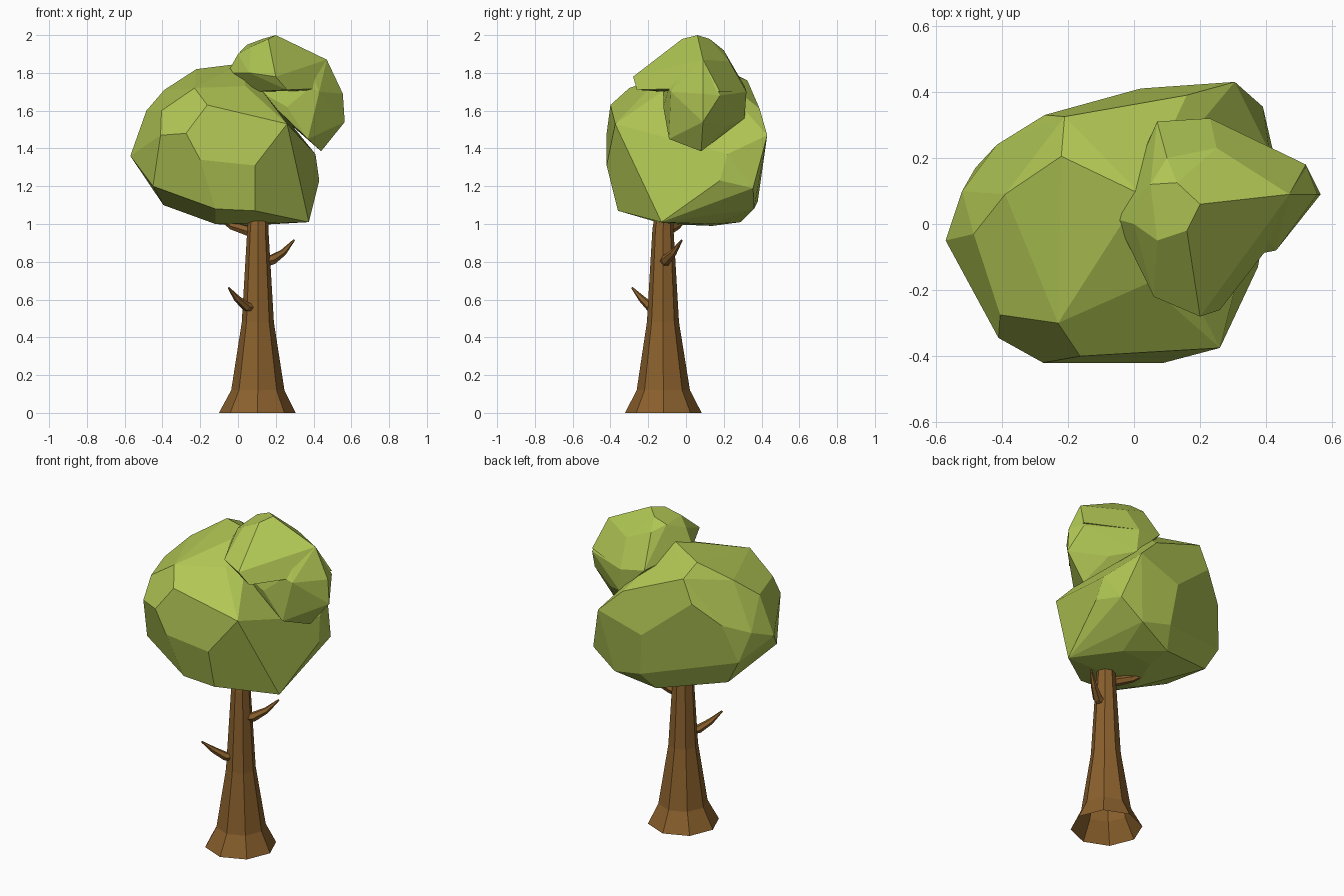
import bpy, bmesh, math
from mathutils import Vector


def material(name, rgb):
    m = bpy.data.materials.new(name)
    m.diffuse_color = (*rgb, 1)
    return m


bark = material("brown bark", (0.254, 0.117, 0.026))
leaf = material("leaf green", (0.435, 0.565, 0.088))


def finish(name, bm, mat):
    bmesh.ops.recalc_face_normals(bm, faces=bm.faces)
    me = bpy.data.meshes.new(name)
    bm.to_mesh(me)
    bm.free()
    me.materials.append(mat)
    ob = bpy.data.objects.new(name, me)
    bpy.context.collection.objects.link(ob)
    return ob


def tube(name, path, sides, flat=False, open_start=False):
    """Tapered faceted tube; path holds (x, y, z, radius)."""
    bm = bmesh.new()
    pts = [Vector(p[:3]) for p in path]
    rings = []
    for i, p in enumerate(pts):
        d = pts[min(i + 1, len(pts) - 1)] - pts[max(i - 1, 0)]
        if flat:
            d = Vector((0, 0, 1))
        d.normalize()
        u = Vector((0, 1, 0)) if flat else d.cross(Vector((0, 0, 1))).normalized()
        w = d.cross(u)
        rings.append([bm.verts.new(p + path[i][3] * (
            u * math.cos(2 * math.pi * k / sides) + w * math.sin(2 * math.pi * k / sides)))
            for k in range(sides)])
    for a, b in zip(rings, rings[1:]):
        for k in range(sides):
            n = (k + 1) % sides
            bm.faces.new((a[k], a[n], b[n], b[k]))
    bm.faces.new(rings[-1])
    if not open_start:
        bm.faces.new(rings[0])
    return finish(name, bm, bark)


def clump(name, points):
    """Faceted leaf mass: hull of a few corner points, near-flat faces merged."""
    bm = bmesh.new()
    for p in points:
        bm.verts.new(p)
    bmesh.ops.convex_hull(bm, input=bm.verts)
    loose = [v for v in bm.verts if not v.link_faces]
    bmesh.ops.delete(bm, geom=loose, context='VERTS')
    bmesh.ops.dissolve_limit(bm, angle_limit=math.radians(9),
                             verts=bm.verts, edges=bm.edges)
    return finish(name, bm, leaf)


# Trunk with flared foot
tube("trunk", [(0.102, -0.12, 0, 0.203), (0.105, -0.12, 0.12, 0.141),
               (0.105, -0.122, 0.48, 0.085), (0.105, -0.122, 0.97, 0.056),
               (0.11, -0.11, 1.10, 0.048)], 8, flat=True, open_start=True)

# Short bare branches
tube("right_branch", [(0.14, -0.115, 0.80, 0.03), (0.18, -0.105, 0.81, 0.028),
                      (0.24, -0.065, 0.85, 0.018), (0.297, -0.022, 0.915, 0.005)], 6)
tube("left_branch", [(0.07, -0.17, 0.558, 0.025), (0.045, -0.19, 0.562, 0.025),
                     (-0.005, -0.235, 0.605, 0.018), (-0.05, -0.285, 0.662, 0.005)], 6)
tube("upper_branch", [(0.10, -0.12, 0.945, 0.028), (0.05, -0.10, 0.965, 0.028),
                      (-0.03, -0.05, 0.99, 0.022), (-0.08, -0.01, 1.02, 0.012)], 6)

# Large leaf mass
clump("large_foliage", [
    # front
    (0.26, -0.375, 1.53), (-0.275, -0.42, 1.48), (-0.41, -0.345, 1.47),
    (-0.163, -0.40, 1.63), (0.09, -0.42, 1.31), (-0.20, -0.42, 1.34),
    (0.09, -0.36, 1.07), (-0.12, -0.36, 1.08),
    # left
    (-0.45, -0.25, 1.20), (-0.57, -0.05, 1.36), (-0.52, 0.10, 1.42),
    (-0.415, 0.24, 1.49), (-0.48, 0.17, 1.25), (-0.395, 0.15, 1.10),
    # top
    (-0.405, -0.275, 1.60), (-0.485, -0.03, 1.60), (-0.39, 0.09, 1.71),
    (-0.31, 0.07, 1.75), (-0.23, -0.30, 1.72), (-0.12, -0.18, 1.75),
    (0.04, -0.18, 1.73), (-0.22, 0.205, 1.82), (-0.21, 0.325, 1.76),
    (0.02, 0.09, 1.85),
    # back
    (-0.27, 0.33, 1.62), (0.02, 0.41, 1.38), (0.16, 0.39, 1.61),
    (0.305, 0.43, 1.47), (0.05, 0.38, 1.12), (0.24, 0.36, 1.08),
    # right
    (0.39, 0.355, 1.19), (0.43, 0.18, 1.23), (0.41, 0.22, 1.37),
    (0.375, -0.13, 1.01),
    # underside
    (0.2, 0.14, 1.0), (0.0, 0.29, 1.01), (-0.12, -0.12, 1.0), (0.0, 0.14, 0.99)])

# Small leaf mass on the upper right: overhanging crown
clump("small_foliage_crown", [
    (0.20, 0.06, 2.0), (0.16, -0.02, 1.98), (0.07, -0.05, 1.94),
    (0.13, 0.125, 1.98), (0.05, 0.12, 1.95), (0.10, 0.20, 1.92),
    (0.25, 0.23, 1.86), (0.36, 0.01, 1.89), (0.47, 0.09, 1.87),
    (0.26, -0.26, 1.71), (0.20, -0.28, 1.78), (0.06, -0.22, 1.80),
    (-0.055, 0.015, 1.80), (0.0, 0.0, 1.90), (0.08, -0.12, 1.70),
    (0.38, -0.09, 1.72), (0.50, 0.05, 1.72), (0.52, 0.18, 1.70),
    (0.03, 0.22, 1.75), (0.07, 0.31, 1.73), (0.23, 0.32, 1.70)])

# Lower lobe hanging on the right
clump("small_foliage_side", [
    (0.47, 0.09, 1.87), (0.36, 0.01, 1.88), (0.25, 0.23, 1.86),
    (0.555, 0.09, 1.69), (0.565, 0.09, 1.54), (0.52, 0.18, 1.68),
    (0.44, 0.08, 1.385), (0.37, -0.09, 1.45), (0.43, -0.08, 1.70),
    (0.38, -0.09, 1.72), (0.26, -0.12, 1.62), (0.10, -0.12, 1.71),
    (0.03, 0.22, 1.75), (0.07, 0.31, 1.73), (0.23, 0.32, 1.70),
    (0.24, 0.31, 1.56), (0.37, 0.22, 1.52)])
